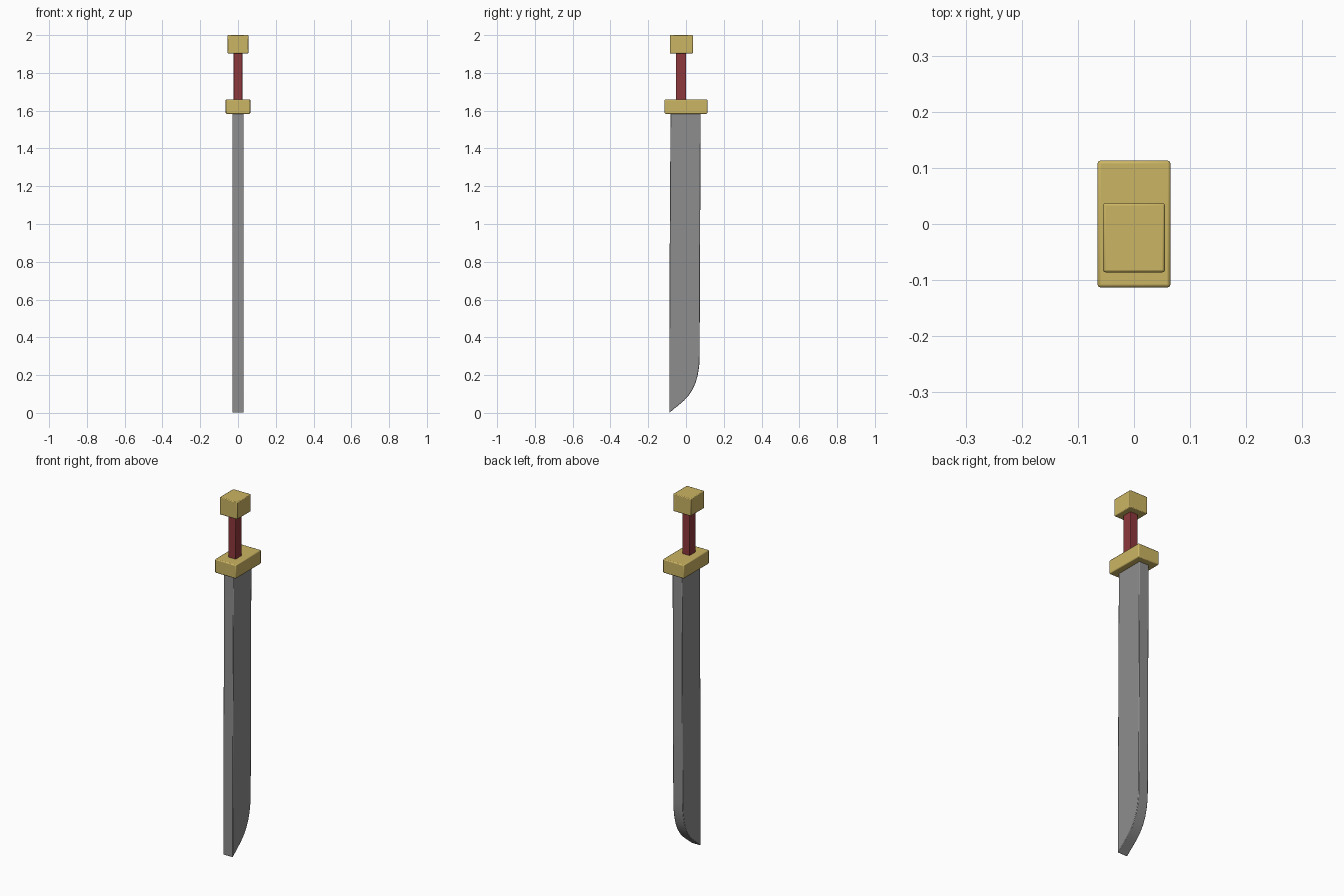
import bpy, bmesh

if "Cube" in bpy.data.objects:
    bpy.data.objects.remove(bpy.data.objects["Cube"])


def material(name, color):
    m = bpy.data.materials.new(name)
    m.diffuse_color = color
    m.use_nodes = True
    m.node_tree.nodes["Principled BSDF"].inputs["Base Color"].default_value = m.diffuse_color
    return m


def finish(name, bm, bevel, mat):
    bmesh.ops.recalc_face_normals(bm, faces=bm.faces)
    mesh = bpy.data.meshes.new(name)
    bm.to_mesh(mesh)
    bm.free()
    ob = bpy.data.objects.new(name, mesh)
    bpy.context.collection.objects.link(ob)
    mesh.materials.append(mat)
    mod = ob.modifiers.new("soft_edges", 'BEVEL')
    mod.width = bevel
    mod.segments = 2
    mod.limit_method = 'ANGLE'
    mod.angle_limit = 0.7
    bpy.ops.object.select_all(action='DESELECT')
    bpy.context.view_layer.objects.active = ob
    ob.select_set(True)
    bpy.ops.object.shade_smooth_by_angle(angle=0.6)
    return ob


def box(name, half_x, y0, y1, z0, z1, bevel, mat):
    bm = bmesh.new()
    bmesh.ops.create_cube(bm, size=1)
    for v in bm.verts:
        v.co.x *= 2 * half_x
        v.co.y = y0 if v.co.y < 0 else y1
        v.co.z = z0 if v.co.z < 0 else z1
    return finish(name, bm, bevel, mat)


gold = material("gold", (0.60, 0.46, 0.125, 1))
red = material("red_leather", (0.27, 0.04, 0.045, 1))
steel = material("dark_steel", (0.27, 0.27, 0.27, 1))

# Blade: side profile (y, z) with a curved tip, extruded across x
profile = [(-0.088, 0.0), (-0.068, 0.018), (-0.04, 0.04), (-0.012, 0.064),
           (0.013, 0.09), (0.035, 0.124), (0.052, 0.162), (0.063, 0.204),
           (0.070, 0.25), (0.072, 0.30), (0.074, 0.75), (0.076, 1.2),
           (0.078, 1.62), (-0.082, 1.62), (-0.084, 1.2), (-0.087, 0.75)]
bm = bmesh.new()
side = bm.faces.new([bm.verts.new((-0.03, y, z)) for y, z in profile])
ext = bmesh.ops.extrude_face_region(bm, geom=[side], use_keep_orig=True)
bmesh.ops.translate(bm, vec=(0.06, 0, 0),
                    verts=[g for g in ext["geom"] if isinstance(g, bmesh.types.BMVert)])
finish("blade", bm, 0.003, steel)

# Hilt: guard, grip and pommel
box("guard", 0.065, -0.113, 0.113, 1.583, 1.66, 0.005, gold)
box("grip", 0.023, -0.054, 0.001, 1.64, 1.92, 0.003, red)
box("pommel", 0.055, -0.086, 0.037, 1.903, 2.0, 0.004, gold)
